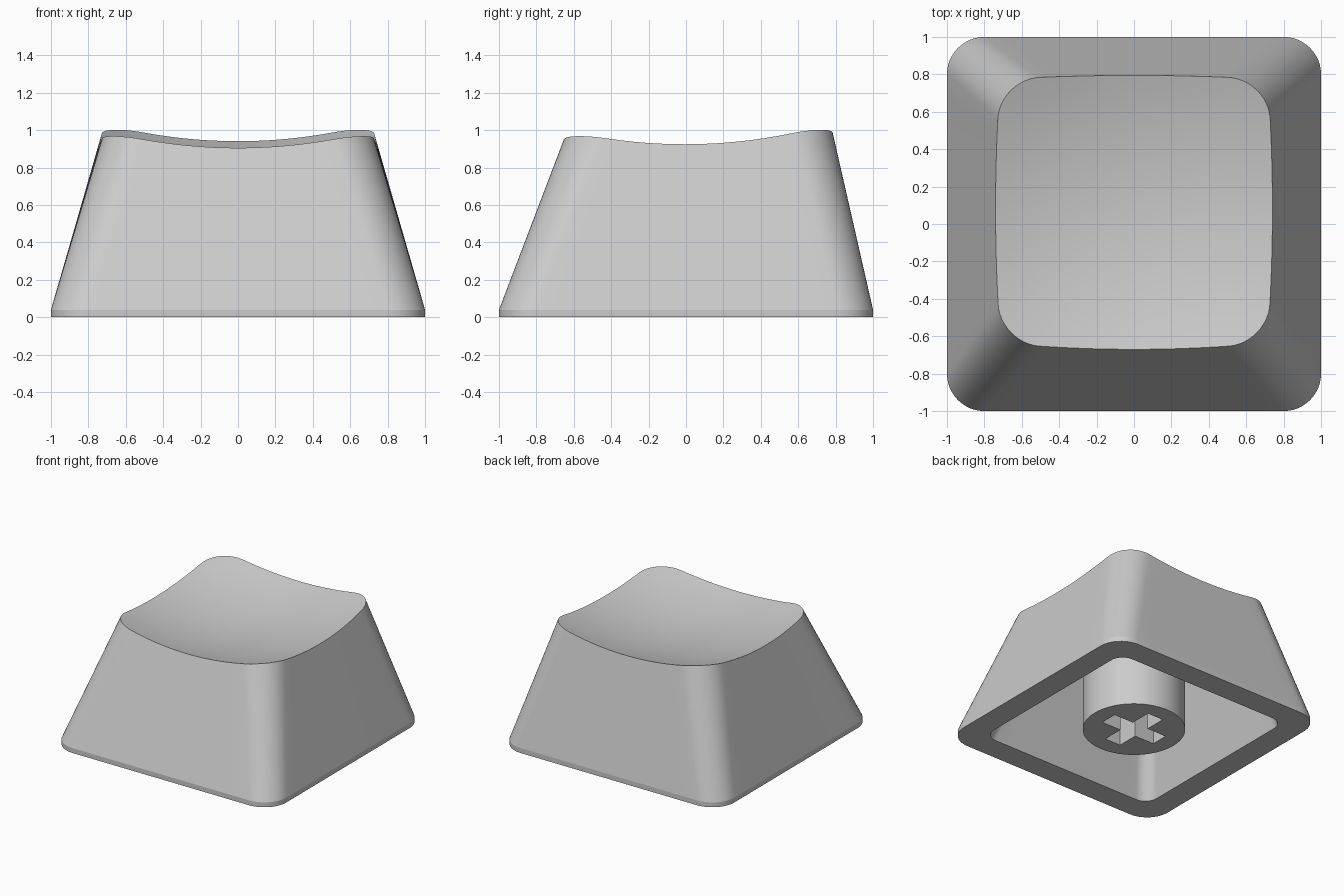
import bpy, bmesh, math

if "Cube" in bpy.data.objects:
    bpy.data.objects.remove(bpy.data.objects["Cube"])

CORNER, EDGE = 12, 14        # segments per rounded corner / straight edge
SKIRT = 0.04                 # height of the straight skirt at the base

grey = bpy.data.materials.new("light grey plastic")
grey.diffuse_color = (0.6, 0.6, 0.6, 1)
grey.use_nodes = True
grey.node_tree.nodes["Principled BSDF"].inputs["Base Color"].default_value = grey.diffuse_color


def outline(hx, y0, y1, r, taper=0.0):
    """Rounded rectangle, narrowed towards the front by taper."""
    arcs = [(hx - r, y0 + r, -90), (hx - r, y1 - r, 0),
            (-hx + r, y1 - r, 90), (-hx + r, y0 + r, 180)]
    pts = []
    for cx, cy, start in arcs:
        arc = []
        for i in range(CORNER + 1):
            a = math.radians(start + 90 * i / CORNER)
            arc.append((cx + r * math.cos(a), cy + r * math.sin(a)))
        if pts:
            pts += between(pts[-1], arc[0])
        pts += arc
    pts += between(pts[-1], pts[0])
    return [(x * (1 + taper * y), y) for x, y in pts]


def between(a, b):
    return [(a[0] + (b[0] - a[0]) * i / EDGE, a[1] + (b[1] - a[1]) * i / EDGE)
            for i in range(1, EDGE)]


def section(z):
    """Outer cross-section of the sloped walls at height z."""
    h = max(z - SKIRT, 0)
    return outline(1 - 0.294 * h, -1 + 0.381 * h, 1 - 0.228 * h,
                   0.2 + 0.025 * h, 0.014 * h)


def dish(x, y):
    """Height of the hollowed top surface."""
    return 0.818 + 0.195 * (x * x + y * y)


def bridge(bm, a, b):
    n = len(a)
    for i in range(n):
        j = (i + 1) % n
        bm.faces.new((a[i], a[j], b[j], b[i]))


def finish(name, bm):
    bmesh.ops.recalc_face_normals(bm, faces=bm.faces)
    mesh = bpy.data.meshes.new(name)
    bm.to_mesh(mesh)
    bm.free()
    mesh.materials.append(grey)
    obj = bpy.data.objects.new(name, mesh)
    bpy.context.collection.objects.link(obj)
    bpy.ops.object.select_all(action='DESELECT')
    obj.select_set(True)
    bpy.context.view_layer.objects.active = obj
    bpy.ops.object.shade_smooth_by_angle(angle=math.radians(12))


def ring(bm, pts, z):
    return [bm.verts.new((x, y, z)) for x, y in pts]


# Cap shell: skirt, sloped walls, dished top, hollow underside
bm = bmesh.new()
base = ring(bm, section(0), 0)
skirt = ring(bm, section(SKIRT), SKIRT)
bridge(bm, base, skirt)

rim = []                     # where the walls meet the dish
for i in range(len(base)):
    z = 0.93
    for _ in range(6):
        x, y = section(z)[i]
        z = dish(x, y)
    rim.append((x, y))
previous = [bm.verts.new((x, y, dish(x, y))) for x, y in rim]
bridge(bm, skirt, previous)
RINGS = 10
for k in range(RINGS - 1, 0, -1):
    s = k / RINGS
    inner = [bm.verts.new((x * s, y * s, dish(x * s, y * s))) for x, y in rim]
    bridge(bm, previous, inner)
    previous = inner
centre = bm.verts.new((0, 0, dish(0, 0)))
for i in range(len(previous)):
    bm.faces.new((previous[i], previous[(i + 1) % len(previous)], centre))

opening = ring(bm, outline(0.8, -0.8, 0.8, 0.11), 0)
ceiling = ring(bm, outline(0.6, -0.54, 0.65, 0.11), 0.7)
bridge(bm, base, opening)
bridge(bm, opening, ceiling)
bm.faces.new(ceiling)
finish("cap_shell", bm)

# Mounting stem: round post with a cross-shaped socket
bm = bmesh.new()
circle = [(0.386 * math.cos(math.tau * i / 64), 0.386 * math.sin(math.tau * i / 64))
          for i in range(64)]
L, W = 0.25, 0.072
cross = []
for q in range(4):
    c, s = round(math.cos(q * math.pi / 2)), round(math.sin(q * math.pi / 2))
    cross += [(x * c - y * s, x * s + y * c) for x, y in ((L, -W), (L, W), (W, W))]
low, high = ring(bm, circle, 0), ring(bm, circle, 0.75)
bridge(bm, low, high)
bm.faces.new(high)
mouth, floor = ring(bm, cross, 0), ring(bm, cross, 0.45)
bridge(bm, mouth, floor)
bm.faces.new(floor)
edges = [bm.edges.get((loop[i], loop[(i + 1) % len(loop)]))
         for loop in (low, mouth) for i in range(len(loop))]
bmesh.ops.triangle_fill(bm, edges=edges, use_beauty=True)
finish("stem", bm)
